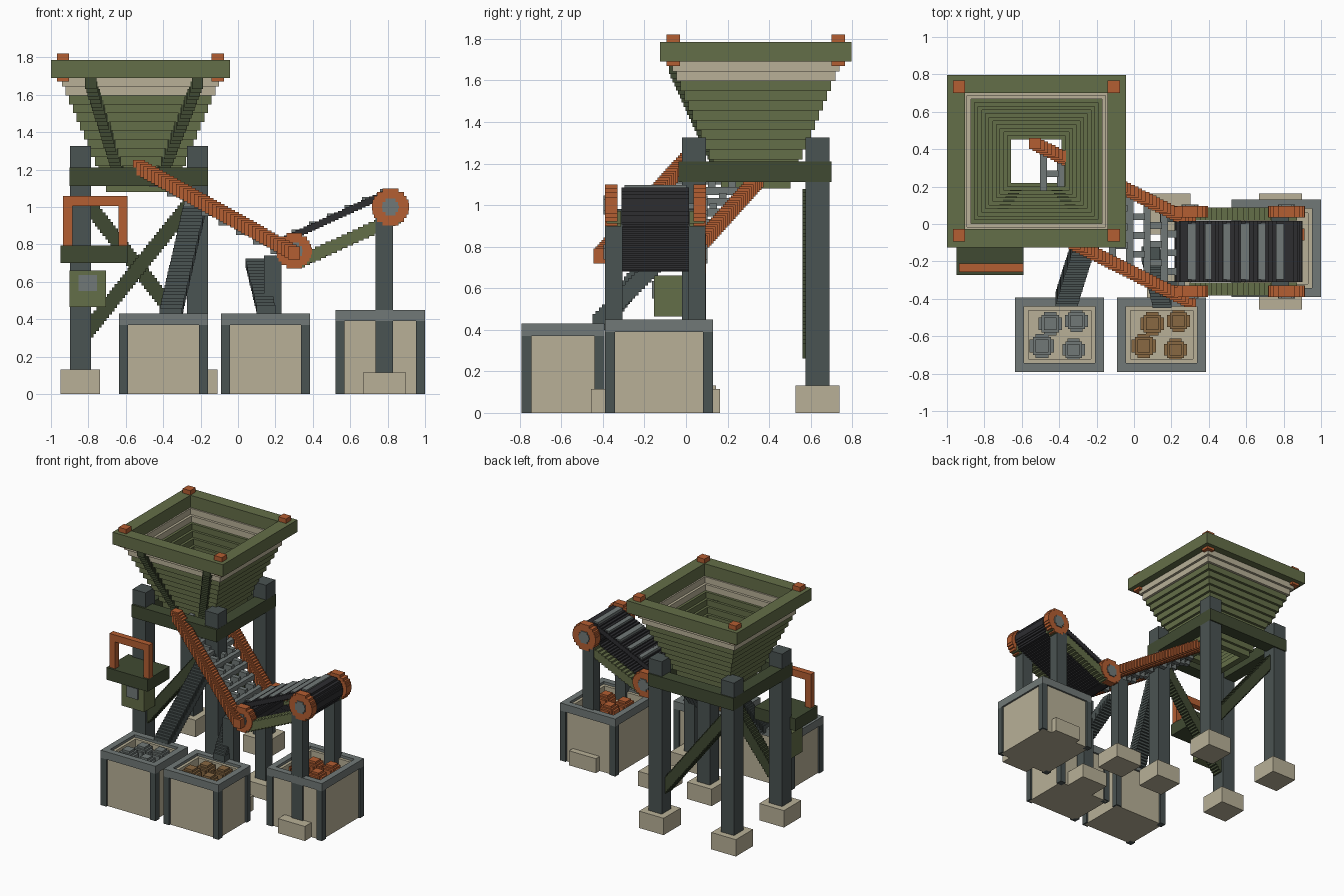
import bpy, bmesh, math
from mathutils import Vector, Matrix

if "Cube" in bpy.data.objects:
    bpy.data.objects.remove(bpy.data.objects["Cube"])


def material(name, r, g, b):
    lin = [((c / 255 + 0.055) / 1.055) ** 2.4 for c in (r, g, b)] + [1]
    m = bpy.data.materials.new(name)
    m.use_nodes = True
    m.diffuse_color = lin
    bsdf = next(n for n in m.node_tree.nodes if n.type == 'BSDF_PRINCIPLED')
    bsdf.inputs["Base Color"].default_value = lin
    return m


OLIVE = material("olive green", 100, 110, 72)
DARK = material("dark green", 64, 74, 50)
BEIGE = material("concrete beige", 184, 176, 151)
ORANGE = material("safety orange", 180, 94, 50)
SLATE = material("slate steel", 74, 83, 82)
GREY = material("mid grey steel", 113, 121, 119)
BLACK = material("belt charcoal", 45, 45, 48)
BROWN = material("brown ore", 136, 104, 66)


def part(name, mat, boxes):
    """One object from a list of (x0, x1, y0, y1, z0, z1) boxes."""
    bm = bmesh.new()
    for x0, x1, y0, y1, z0, z1 in boxes:
        mtx = Matrix.Translation(((x0 + x1) / 2, (y0 + y1) / 2, (z0 + z1) / 2)) \
            @ Matrix.Diagonal((x1 - x0, y1 - y0, z1 - z0, 1))
        bmesh.ops.create_cube(bm, size=1, matrix=mtx)
    me = bpy.data.meshes.new(name)
    bm.to_mesh(me)
    bm.free()
    me.materials.append(mat)
    ob = bpy.data.objects.new(name, me)
    bpy.context.collection.objects.link(ob)
    return ob


def block(c, s):
    """Box from centre and size."""
    return tuple(v for i in range(3) for v in (c[i] - s[i] / 2, c[i] + s[i] / 2))


def ring(x0, x1, y0, y1, z0, z1, t):
    """Rectangular frame of wall thickness t."""
    return [(x0, x1, y0, y0 + t, z0, z1), (x0, x1, y1 - t, y1, z0, z1),
            (x0, x0 + t, y0 + t, y1 - t, z0, z1), (x1 - t, x1, y0 + t, y1 - t, z0, z1)]


def stepped(a, b, size, step=0.022):
    """Staircase of small blocks from a to b."""
    a, b = Vector(a), Vector(b)
    n = max(2, int((b - a).length / step))
    return [block(a.lerp(b, i / n), size) for i in range(n + 1)]


def disc(cx, cz, r, y0, y1, rows=10):
    """Stepped wheel with its axis along y."""
    out, h = [], 2 * r / rows
    for i in range(rows):
        z = -r + h * (i + 0.5)
        w = math.sqrt(r * r - z * z)
        out.append((cx - w, cx + w, y0, y1, cz + z - h / 2, cz + z + h / 2))
    return out


def lump(x, y, z, r):
    """Blocky rock from crossed boxes."""
    s, m, l = 1.1 * r, 1.55 * r, 2.1 * r
    return [block((x, y, z), d) for d in ((l, s, s), (s, l, s), (s, s, l), (m, m, m))]


# Hopper: rim, corner caps, stepped funnel, front ribs
HX, HY = -0.522, 0.336
part("hopper_rim", OLIVE, ring(-1.0, -0.044, -0.125, 0.797, 1.69, 1.785, 0.097))
part("hopper_rim_caps", ORANGE,
     [block((HX + sx * 0.414, HY + sy * 0.397, 1.745), (0.066, 0.066, 0.15))
      for sx in (-1, 1) for sy in (-1, 1)])
layers = []
for i in range(13):
    h = 0.42 - 0.0196 * i
    top = 1.69 - 0.047 * i
    layers.append(ring(HX - h, HX + h, HY - h + 0.018, HY + h - 0.018, top - 0.047, top, 0.05))
part("hopper_collar", BEIGE, sum(layers[:2], []))
part("hopper_funnel", OLIVE, sum(layers[2:], []))
for side, name in ((-1, "right"), (1, "left")):
    part("hopper_rib_" + name, DARK,
         stepped((HX + 0.02 + side * 0.285, -0.06, 1.66),
                 (HX + side * 0.11, 0.16, 1.17), (0.06, 0.045, 0.06)))

# Tower: deck, legs, footings, one diagonal brace front and back
part("tower_deck", DARK, ring(-0.9, -0.16, -0.035, 0.70, 1.112, 1.21, 0.1))
legs = [(x, y) for x in (-0.843, -0.217) for y in (0.038, 0.633)]
part("tower_legs", SLATE, [block((x, y, 0.69), (0.113, 0.115, 1.27)) for x, y in legs])
part("tower_footings", BEIGE, [block((x, y, 0.066), (0.213, 0.213, 0.132)) for x, y in legs])
part("front_brace", DARK, stepped((-0.8, 0.038, 0.34), (-0.24, 0.038, 1.04), (0.055, 0.08, 0.075)))
part("rear_brace", DARK, stepped((-0.24, 0.605, 0.3), (-0.82, 0.605, 1.04), (0.055, 0.09, 0.075)))

# Operator shelf, hoop handle and control box on the front leg
part("operator_shelf", DARK, [(-0.95, -0.592, -0.273, 0.0, 0.70, 0.795)])
part("shelf_hoop", ORANGE, [(-0.935, -0.885, -0.257, -0.21, 0.795, 1.06),
                            (-0.64, -0.59, -0.257, -0.21, 0.795, 1.06),
                            (-0.885, -0.64, -0.257, -0.21, 1.005, 1.06)])
part("control_box", OLIVE, [(-0.9, -0.705, -0.155, -0.02, 0.465, 0.66)])
part("control_plate", GREY, [(-0.852, -0.755, -0.163, -0.155, 0.55, 0.635)])

# Feed conveyor: two stepped rails with roller lattice between
F0, F1 = Vector((-0.53, 0.215, 1.215)), Vector((0.30, -0.20, 0.755))
for off, name in ((-0.215, "front"), (0.215, "rear")):
    d = Vector((0, off, 0))
    part("feed_rail_" + name, ORANGE, stepped(F0 + d, F1 + d, (0.065, 0.06, 0.07), 0.024))
lattice = []
N = 9
for i in range(N):
    p = F0.lerp(F1, (i + 0.5) / N)
    q = F0.lerp(F1, (i + 1) / N)
    lattice.append(block((p.x, p.y, p.z - 0.02), (0.038, 0.4, 0.038)))
    if i < N - 1:
        lattice += [block((q.x, q.y + o, q.z - 0.03), (0.07, 0.036, 0.055))
                    for o in (-0.1, 0, 0.1)]
part("feed_rollers", GREY, lattice)

# Sorting conveyor: wheels, hubs, side rails, belt loop and slats
CY = -0.147
LOW, HIGH = Vector((0.3, CY, 0.765)), Vector((0.815, CY, 1.0))
along = (HIGH - LOW).normalized()
up = Vector((-along.z, 0, along.x))
for s, name in ((-1, "front"), (1, "rear")):
    yi, yo, yh = (CY + s * v for v in (0.183, 0.243, 0.25))
    part("wheels_" + name, ORANGE,
         disc(LOW.x, LOW.z, 0.095, min(yi, yo), max(yi, yo))
         + disc(HIGH.x, HIGH.z, 0.1, min(yi, yo), max(yi, yo)))
    part("hubs_" + name, GREY,
         sum((disc(c.x, c.z, 0.045, min(yi, yh), max(yi, yh), 5) for c in (LOW, HIGH)), []))
    d = Vector((0, s * 0.2, 0)) - up * 0.065
    part("side_rail_" + name, OLIVE, stepped(LOW + d, HIGH + d, (0.06, 0.07, 0.06), 0.03))
W = 0.325
part("belt", BLACK,
     stepped(LOW + up * 0.075, HIGH + up * 0.075, (0.045, W, 0.03))
     + stepped(LOW - up * 0.075, HIGH - up * 0.075, (0.045, W, 0.03))
     + disc(LOW.x, LOW.z, 0.085, CY - W / 2, CY + W / 2)
     + disc(HIGH.x, HIGH.z, 0.085, CY - W / 2, CY + W / 2))
part("belt_slats", GREY,
     [block(LOW.lerp(HIGH, (i + 0.45) / 5.45) + up * 0.083, (0.045, 0.3, 0.04))
      for i in range(6)])

# Conveyor posts and footings
posts = [(x, CY + s * 0.2, z) for x, z in ((0.185, 0.74), (0.783, 0.98)) for s in (-1, 1)]
part("conveyor_posts", SLATE, [(x - 0.047, x + 0.047, y - 0.042, y + 0.042, 0.05, z)
                               for x, y, z in posts])
part("conveyor_footings", BEIGE, [block((x, y, 0.057), (0.232, 0.22, 0.114))
                                  for x, y, z in posts])

# Discharge chutes into the front bins
part("chute_right", SLATE, stepped((-0.36, -0.40, 0.43), (-0.235, 0.0, 0.98), (0.12, 0.08, 0.06)))
part("chute_left", SLATE, stepped((0.15, -0.41, 0.45), (0.09, -0.16, 0.70), (0.1, 0.08, 0.05)))


# Bins with corner posts, rim and ore
def bin_box(name, x0, x1, y0, y1, h, ore):
    e, t = 0.014, 0.048
    part(name + "_body", BEIGE,
         [(x0 + e, x1 - e, y0 + e, y1 - e, 0.0, h - 0.09)]
         + ring(x0 + t, x1 - t, y0 + t, y1 - t, h - 0.09, h - 0.02, 0.022))
    part(name + "_rim", GREY, ring(x0, x1, y0, y1, h - 0.06, h, t))
    part(name + "_corners", SLATE,
         [block((x, y, h / 2 - 0.03), (t, t, h - 0.06))
          for x in (x0 + t / 2, x1 - t / 2) for y in (y0 + t / 2, y1 - t / 2)])
    part(name + "_upper_band", BEIGE, ring(x0 + e, x1 - e, y0 + e, y1 - e, h - 0.1, h - 0.06, 0.03))
    cx, cy = (x0 + x1) / 2, (y0 + y1) / 2
    rocks = []
    for dx, dy, r in ((-0.05, 0.06, 0.06), (0.09, 0.075, 0.058),
                      (-0.095, -0.06, 0.062), (0.075, -0.08, 0.058)):
        rocks += lump(cx + dx, cy + dy, h - 0.07, r)
    part(name + "_ore", ore, rocks)


bin_box("right_bin", -0.635, -0.16, -0.792, -0.393, 0.43, GREY)
bin_box("middle_bin", -0.09, 0.385, -0.792, -0.393, 0.43, BROWN)
bin_box("left_bin", 0.522, 1.0, -0.39, 0.13, 0.45, ORANGE)
